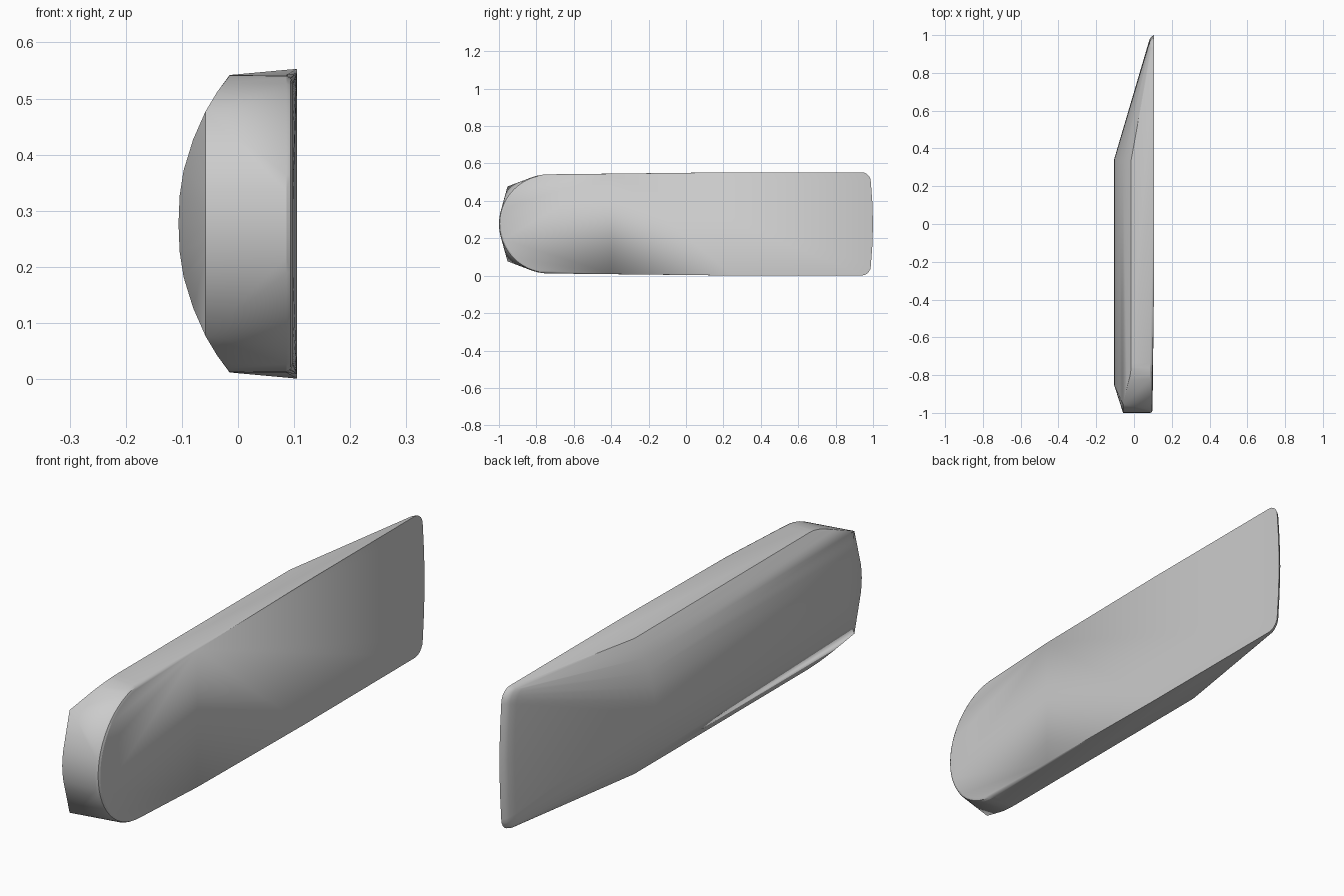
import bpy, bmesh, math

cube = bpy.data.objects.get("Cube")
if cube:
    bpy.data.objects.remove(cube, do_unlink=True)

MID = 0.277          # height of the mirror plane
FLAT = 0.105         # x of the flat face
RADIUS = 0.265       # round nose radius
NOSE_Y = -0.735      # centre of the nose arc

# Domed cross-section, as (distance from the mirror plane, x)
DOME = [(0, -0.106), (0.05, -0.104), (0.095, -0.097), (0.15, -0.08),
        (0.2, -0.058), (0.235, -0.037), (0.264, -0.015)]


def dome_x(h):
    for (h0, x0), (h1, x1) in zip(DOME, DOME[1:]):
        if h <= h1:
            return x0 + (x1 - x0) * (h - h0) / (h1 - h0)
    return DOME[-1][1]


points = set()


def add(x, y, h):
    """Add a point and its mirror image above and below the middle."""
    for sign in (1, -1):
        points.add((round(x, 4), round(y, 4), round(MID + sign * h, 4)))


# Round nose: straight wall, chamfer on the dome side, fillet on the flat side
for i in range(15):
    a = math.radians(90 * i / 14)
    c, s = math.cos(a), math.sin(a)
    h = RADIUS * s
    add(max(dome_x(h), -0.058), NOSE_Y - RADIUS * c, h)
    for x, inset in ((0.086, 0), (0.094, 0.004), (0.098, 0.012)):
        r = RADIUS - inset
        add(x, NOSE_Y - r * c, r * s)

# Domed body from the nose chamfer to the start of the taper
for h, x in DOME:
    if x <= -0.058:
        add(x, -1 + 0.15 * (-0.058 - x) / 0.048 + (RADIUS - math.sqrt(RADIUS**2 - h**2)) * 0.5, h)
    else:
        add(x, NOSE_Y - math.sqrt(RADIUS**2 - h**2), h)
    add(x, 0.34, h)

# Flat face, widening slightly toward the tapered end
add(FLAT, -0.4, 0.268)
add(FLAT, 0.25, 0.276)

# Tapered end with rounded corners and a rounded lip
for x, end, inset in ((0.074, 0.95, 0.014), (0.083, 0.978, 0.007),
                      (0.092, 0.991, 0.002), (FLAT, 1.0, 0)):
    top = 0.276 - inset
    add(x, end, 0)
    add(x, end - 0.004, 0.12)
    for i in range(6):
        a = math.radians(18 * i)
        add(x, end - 0.012 - 0.05 * (1 - math.cos(a)), top - 0.05 * (1 - math.sin(a)))

# Skin the sections into one closed convex body
bm = bmesh.new()
for p in sorted(points):
    bm.verts.new(p)
hull = bmesh.ops.convex_hull(bm, input=bm.verts[:])
loose = [v for v in bm.verts if not v.link_faces]
bmesh.ops.delete(bm, geom=loose, context='VERTS')
bmesh.ops.dissolve_limit(bm, angle_limit=math.radians(0.5), verts=bm.verts[:], edges=bm.edges[:])
bmesh.ops.recalc_face_normals(bm, faces=bm.faces[:])
mesh = bpy.data.meshes.new("tapered_body")
bm.to_mesh(mesh)
bm.free()

body = bpy.data.objects.new("tapered_body", mesh)
bpy.context.collection.objects.link(body)

# Plain grey finish
grey = bpy.data.materials.new("plain_grey")
grey.use_nodes = True
colour = (0.6, 0.6, 0.6, 1)
grey.diffuse_color = colour
grey.node_tree.nodes["Principled BSDF"].inputs["Base Color"].default_value = colour
mesh.materials.append(grey)

bpy.context.view_layer.objects.active = body
body.select_set(True)
bpy.ops.object.shade_smooth_by_angle(angle=math.radians(25))
